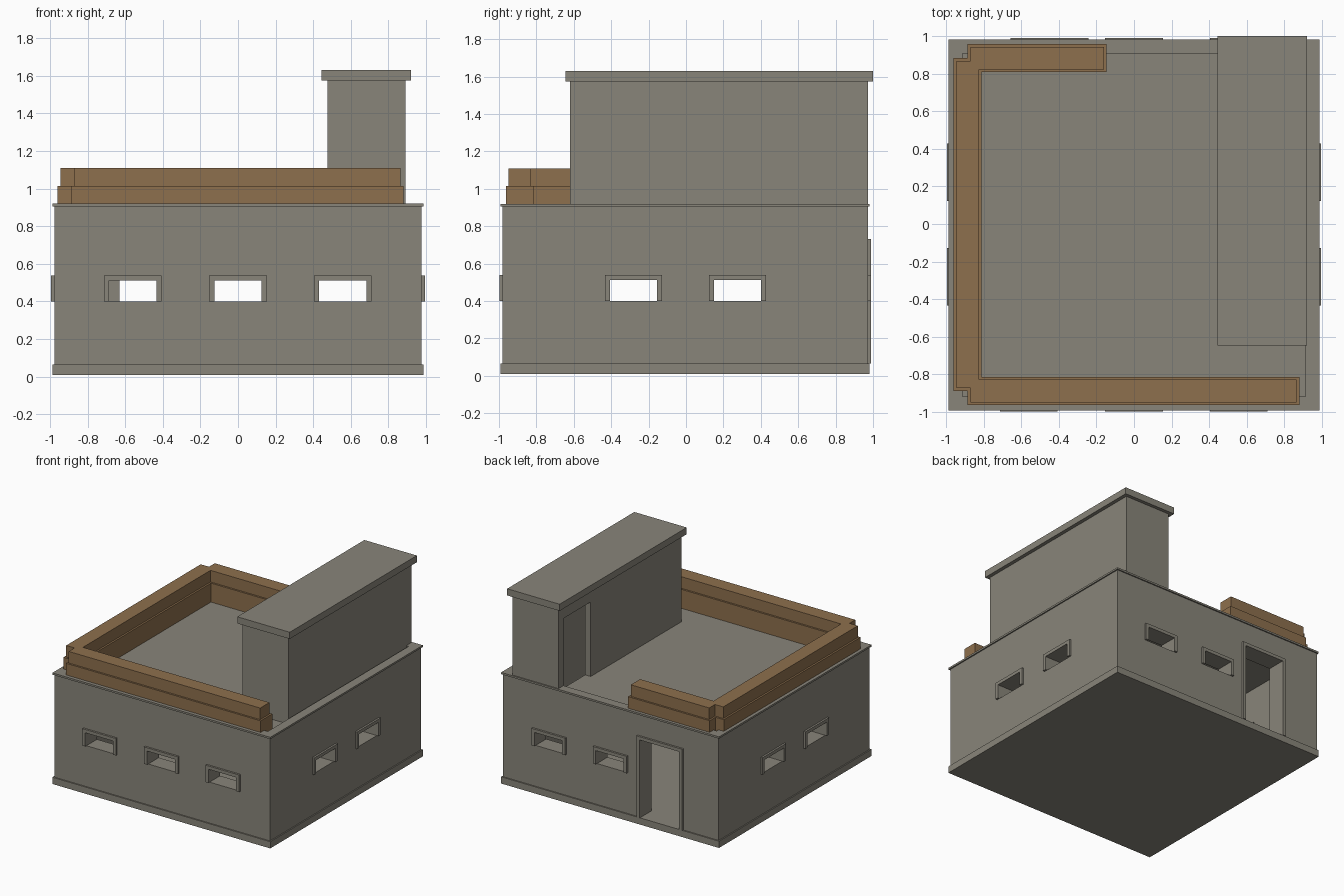
import bpy, bmesh
from math import pi
from mathutils import Matrix, Vector

cube = bpy.data.objects.get("Cube")
if cube:
    bpy.data.objects.remove(cube, do_unlink=True)

CY = -0.005            # building centre in y
HALF = 0.977           # half width of the walls
TRIM = 0.987           # half width of plinth and cornice
RIM = 0.912            # inner half width of the parapet
ROOM = 0.84            # inner half width of the room
FLOOR, CEILING, ROOF, TOP = 0.065, 0.80, 0.86, 0.92


def material(name, color):
    m = bpy.data.materials.new(name)
    m.use_nodes = True
    m.diffuse_color = (*color, 1)
    m.node_tree.nodes["Principled BSDF"].inputs["Base Color"].default_value = (*color, 1)
    return m


concrete = material("grey concrete", (0.25, 0.235, 0.195))
timber = material("brown timber", (0.27, 0.16, 0.075))


def finish(name, bm, mat):
    bmesh.ops.recalc_face_normals(bm, faces=bm.faces)
    mesh = bpy.data.meshes.new(name)
    bm.to_mesh(mesh)
    bm.free()
    mesh.materials.append(mat)
    ob = bpy.data.objects.new(name, mesh)
    bpy.context.collection.objects.link(ob)
    return ob


def box(name, x, y, z, mat=concrete):
    bm = bmesh.new()
    bmesh.ops.create_cube(bm, size=1)
    for v in bm.verts:
        v.co = Vector([(a + b) / 2 + c * (b - a) for (a, b), c in zip((x, y, z), v.co)])
    return finish(name, bm, mat)


def prism(name, points, low, high, mat=concrete, matrix=Matrix()):
    bm = bmesh.new()
    face = bm.faces.new([bm.verts.new((x, y, low)) for x, y in points])
    out = bmesh.ops.extrude_face_region(bm, geom=[face])["geom"]
    for v in out:
        if isinstance(v, bmesh.types.BMVert):
            v.co.z = high
    bm.transform(matrix)
    return finish(name, bm, mat)


def span(half):
    return (-half, half), (CY - half, CY + half)


def carve(target, cuts):
    """Cut boxes out of the target and keep the result as plain mesh."""
    cutters = []
    for i, (x, y, z) in enumerate(cuts):
        cutter = box("cutter", x, y, z)
        cutter.hide_render = True
        mod = target.modifiers.new("cut", 'BOOLEAN')
        mod.operation, mod.solver, mod.object = 'DIFFERENCE', 'EXACT', cutter
        cutters.append(cutter)
    graph = bpy.context.evaluated_depsgraph_get()
    mesh = bpy.data.meshes.new_from_object(target.evaluated_get(graph))
    target.modifiers.clear()
    target.data = mesh
    for cutter in cutters:
        bpy.data.objects.remove(cutter, do_unlink=True)


# Openings: positions along each wall
front_windows = (-0.56, 0, 0.556)
side_windows = (-0.28, 0.275)
WIN_W, WIN_LOW, WIN_HIGH = 0.126, 0.40, 0.512
DOOR_X, DOOR_W, DOOR_HIGH = -0.45, 0.18, 0.705

# Stair house extents
hx, hy = (0.475, 0.89), (-0.62, CY + HALF)
inner_x, inner_y = (0.525, 0.84), (-0.57, 0.907)

# Walls with room, recessed roof, stairwell and openings
walls = box("walls", *span(HALF), (0.05, TOP - 0.005))
win_z = (WIN_LOW, WIN_HIGH)
cuts = [(*span(ROOM), (FLOOR - 0.01, CEILING)),
        (*span(RIM), (ROOF, 1.1)),
        (inner_x, (inner_y[0], ROOM + CY - 0.01), (CEILING - 0.1, 1)),
        ((DOOR_X - DOOR_W, DOOR_X + DOOR_W), (0.5, 1.1), (FLOOR - 0.005, DOOR_HIGH))]
for x in front_windows:
    back = 1.1 if x > -0.5 else -0.5
    cuts.append(((x - WIN_W, x + WIN_W), (-1.1, back), win_z))
for y in side_windows:
    cuts.append(((-1.1, 1.1), (y - WIN_W, y + WIN_W), win_z))
carve(walls, cuts)

# Plinth doubles as the floor, cornice caps the parapet
box("plinth", *span(TRIM), (0.01, FLOOR))
cornice = box("cornice", *span(TRIM), (0.905, TOP))
carve(cornice, [(*span(RIM), (0.8, 1))])


# Raised surrounds: a lintel and two jambs, no sill
def surround(name, u, w, low, high, turn):
    t = 0.027
    pts = [(u - w - t, low), (u - w - t, high + t), (u + w + t, high + t), (u + w + t, low),
           (u + w, low), (u + w, high), (u - w, high), (u - w, low)]
    place = (Matrix.Translation((0, CY, 0)) @ Matrix.Rotation(turn, 4, 'Z')
             @ Matrix.Rotation(pi / 2, 4, 'X'))
    prism(name, pts, HALF - 0.01, HALF + 0.016, matrix=place)


for x in front_windows:
    surround("front_window_surround", x, WIN_W, WIN_LOW, WIN_HIGH, 0)
    if x > -0.5:
        surround("back_window_surround", -x, WIN_W, WIN_LOW, WIN_HIGH, pi)
for y in side_windows:
    surround("left_window_surround", y - CY, WIN_W, WIN_LOW, WIN_HIGH, pi / 2)
    surround("right_window_surround", CY - y, WIN_W, WIN_LOW, WIN_HIGH, -pi / 2)
surround("door_surround", -DOOR_X, DOOR_W, FLOOR, DOOR_HIGH, pi)

# Stair house with a doorway onto the roof, and its overhanging slab
house = box("stair_house", hx, hy, (ROOF - 0.01, 1.58))
carve(house, [(inner_x, inner_y, (0.7, 1.54)),
              ((0.4, 0.6), (0.555, inner_y[1]), (ROOF, 1.47))])
box("stair_house_slab", (0.445, 0.92), (-0.645, 1.0), (1.575, 1.63))


# Timber breastwork: two stacked courses, the upper one slimmer
def course(name, inset, low, high):
    i = inset
    out, corner, inner = 0.96 - i, 0.885 - i, 0.81 + i
    front_end, back_end = 0.88 - i, -0.145 - i
    pts = [(front_end, -out), (-corner, -out), (-corner, -corner), (-out, -corner),
           (-out, corner), (-corner, corner), (-corner, out), (back_end, out),
           (back_end, inner), (-inner, inner), (-inner, -inner), (front_end, -inner)]
    prism(name, pts, low, high, timber, Matrix.Translation((0, -0.003, 0)))


course("lower_breastwork", 0, ROOF, 1.015)
course("upper_breastwork", 0.015, 1.015, 1.11)
